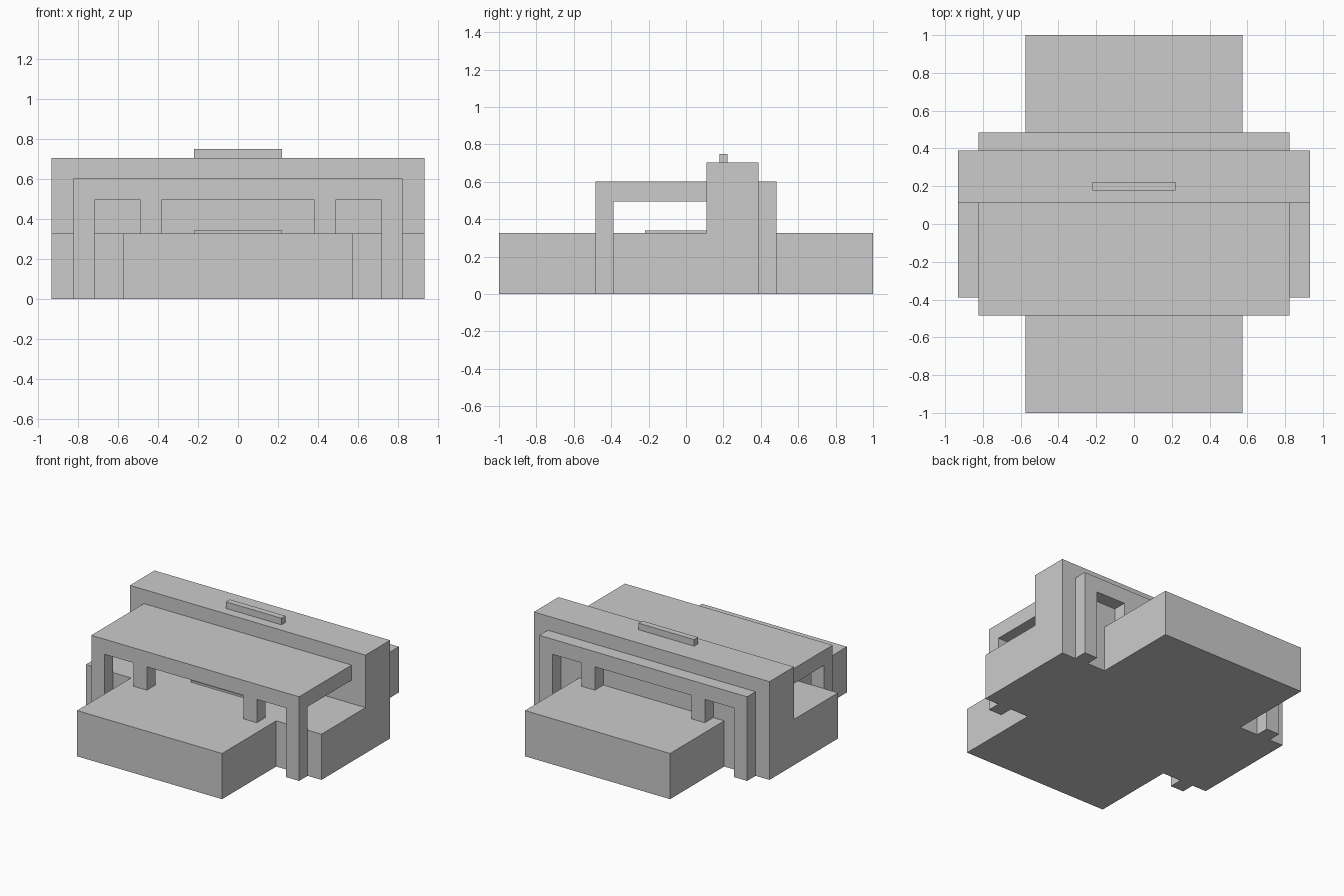
import bpy, bmesh

if "Cube" in bpy.data.objects:
    bpy.data.objects.remove(bpy.data.objects["Cube"])

BASE, SOFFIT, ROOF, TOP = 0.327, 0.494, 0.602, 0.703   # key heights
IN, OUT, WALL = 0.388, 0.484, 0.11                     # key depths


def prism(name, points, axis, lo, hi):
    """Extrude a closed profile along x (points are y,z) or y (points are x,z)."""
    def place(p, d):
        return (d, p[0], p[1]) if axis == 'x' else (p[0], d, p[1])
    bm = bmesh.new()
    face = bm.faces.new([bm.verts.new(place(p, lo)) for p in points])
    out = bmesh.ops.extrude_face_region(bm, geom=[face])
    moved = [g for g in out['geom'] if isinstance(g, bmesh.types.BMVert)]
    bmesh.ops.translate(bm, verts=moved, vec=place((0, 0), hi - lo))
    bmesh.ops.recalc_face_normals(bm, faces=bm.faces)
    mesh = bpy.data.meshes.new(name)
    bm.to_mesh(mesh)
    bm.free()
    ob = bpy.data.objects.new(name, mesh)
    bpy.context.collection.objects.link(ob)
    return ob


def box(name, half_x, y0, y1, z0, z1):
    return prism(name, [(y0, z0), (y1, z0), (y1, z1), (y0, z1)], 'x', -half_x, half_x)


# Wide main body: low deck in front, tall wall behind
prism("main_body", [(-IN, 0), (IN, 0), (IN, TOP), (WALL, TOP), (WALL, BASE), (-IN, BASE)],
      'x', -0.9325, 0.9325)

# Portal outline: outer legs, lintel and two short hanging posts
half = [(0.3825, SOFFIT), (0.3825, BASE), (0.4875, BASE), (0.4875, SOFFIT),
        (0.7175, SOFFIT), (0.7175, 0), (0.8225, 0), (0.8225, ROOF)]
portal = half + [(-x, z) for x, z in reversed(half)]

# Portal frame and projecting long block at each end
for side, s in (("front", -1), ("rear", 1)):
    lo, hi = sorted((s * IN, s * OUT))
    prism(side + "_portal_frame", portal, 'y', lo, hi)
    lo, hi = sorted((s * IN, s * 1.0))
    box(side + "_long_block", 0.574, lo, hi, 0, BASE)

# Roof slab between the front frame and the wall
box("roof_slab", 0.8225, -IN, WALL, SOFFIT, ROOF)

# Thin plate on the deck and small bar on the wall top
box("deck_plate", 0.22, -0.22, WALL, BASE, 0.341)
box("top_bar", 0.22, 0.178, 0.222, TOP, 0.75)
